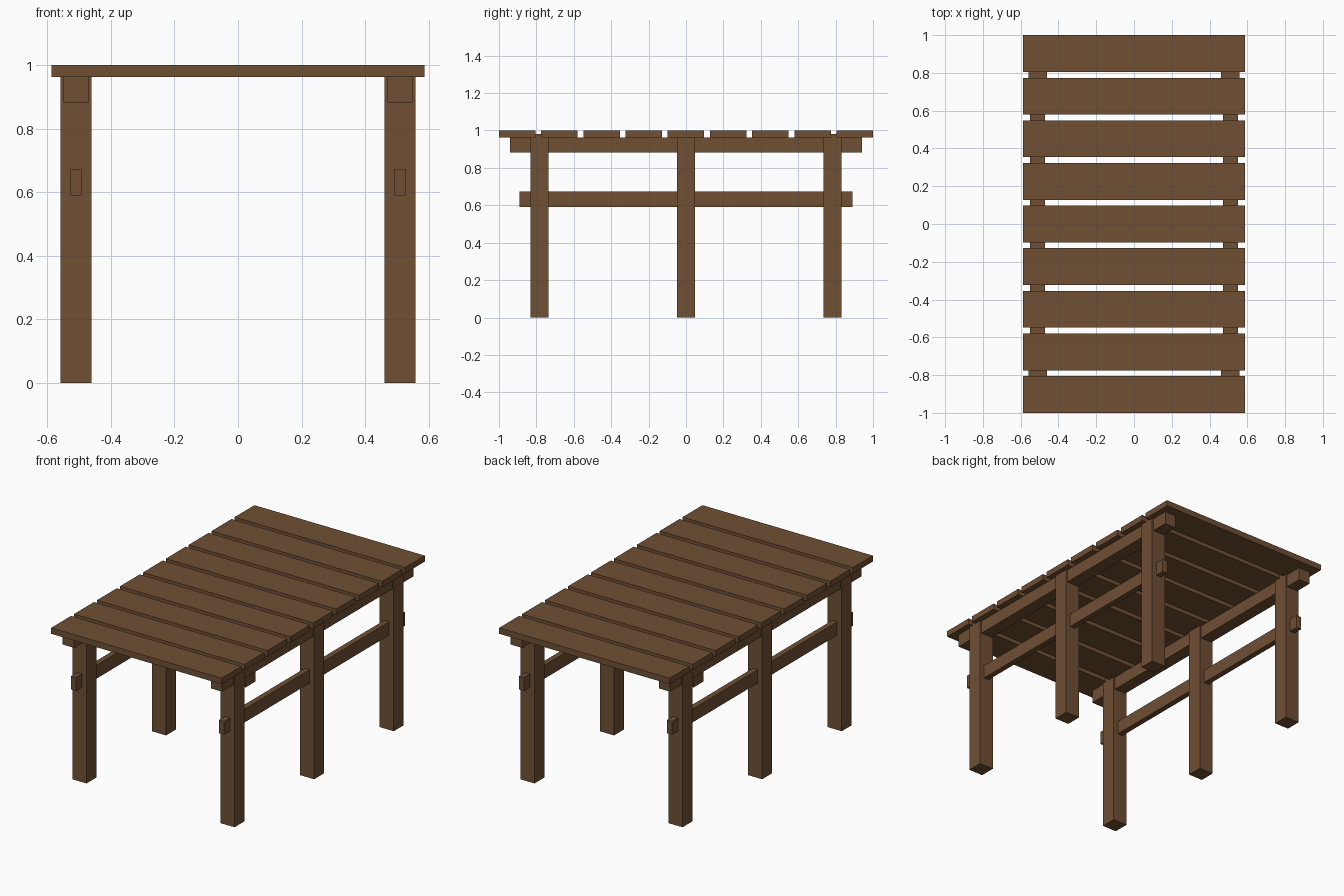
import bpy

if "Cube" in bpy.data.objects:
    bpy.data.objects.remove(bpy.data.objects["Cube"])

wood = bpy.data.materials.new("brown wood")
wood.diffuse_color = (0.16, 0.08, 0.034, 1)
wood.use_nodes = True
wood.node_tree.nodes["Principled BSDF"].inputs["Base Color"].default_value = wood.diffuse_color


def box(name, x, y, z):
    """Axis-aligned box from (min, max) pairs."""
    bpy.ops.mesh.primitive_cube_add(
        size=1, location=[(a + b) / 2 for a, b in (x, y, z)])
    ob = bpy.context.object
    ob.name = name
    ob.scale = [b - a for a, b in (x, y, z)]
    bpy.ops.object.transform_apply(location=False, rotation=False, scale=True)
    ob.data.materials.append(wood)
    return ob


# Nine table top planks with narrow gaps
for i in range(9):
    y = -0.9025 + i * 0.2256
    box(f"top_plank_{i + 1}", (-0.587, 0.587), (y - 0.0975, y + 0.0975), (0.963, 1.0))

for side, s in (("left", -1), ("right", 1)):
    cx = 0.51 * s
    # Three square legs, let slightly into the top
    for part, y in (("front", -0.783), ("middle", 0), ("back", 0.783)):
        box(f"{part}_{side}_leg", (cx - 0.0485, cx + 0.0485),
            (y - 0.0485, y + 0.0485), (0, 0.982))
    # Beam under the planks and thin stretcher through the legs
    box(f"{side}_beam", (cx - 0.0395, cx + 0.0395), (-0.94, 0.94), (0.883, 0.963))
    box(f"{side}_stretcher", (cx - 0.0175, cx + 0.0175), (-0.89, 0.89), (0.59, 0.673))
